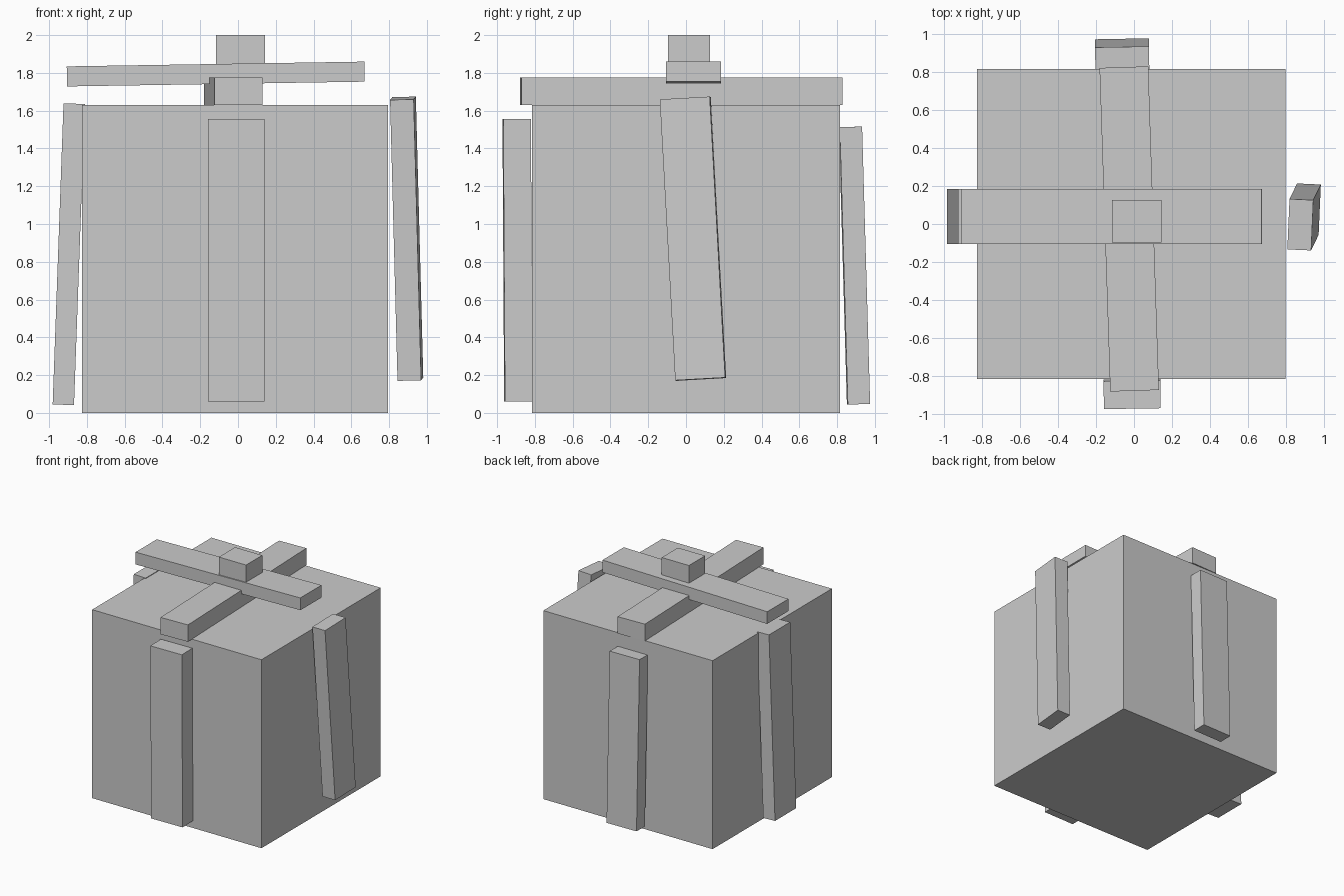
import bpy


def block(name, centre, size, rot=(0, 0, 0)):
    """Box of full dimensions `size`, rotated (radians) about its centre."""
    bpy.ops.mesh.primitive_cube_add(size=1, location=centre, rotation=rot)
    obj = bpy.context.object
    obj.name = name
    obj.scale = size
    return obj


# Gift box body
block("box", (-0.015, 0, 0.815), (1.62, 1.63, 1.63))

# Slightly crooked ribbon strips down the four sides
block("front_ribbon", (-0.01, -0.892, 0.808), (0.298, 0.146, 1.496), (0.006, 0, 0.015))
block("back_ribbon", (-0.0625, 0.892, 0.78), (0.283, 0.118, 1.469), (0.029, 0, 0.018))
block("left_ribbon", (-0.896, 0.04, 0.84), (0.113, 0.29, 1.595), (0, 0.036, 0))
block("right_ribbon", (0.893, 0.037, 0.922), (0.125, 0.265, 1.49), (0.056, -0.024, -0.045))

# Two crossed strips over the lid
block("lower_top_ribbon", (-0.025, -0.026, 1.702), (0.256, 1.70, 0.146), (0, 0, 0.033))
block("upper_top_ribbon", (-0.118, 0.04, 1.794), (1.576, 0.29, 0.106), (0, -0.016, 0))

# Knot on the crossing
block("knot", (0.014, 0.015, 1.922), (0.26, 0.222, 0.156))
